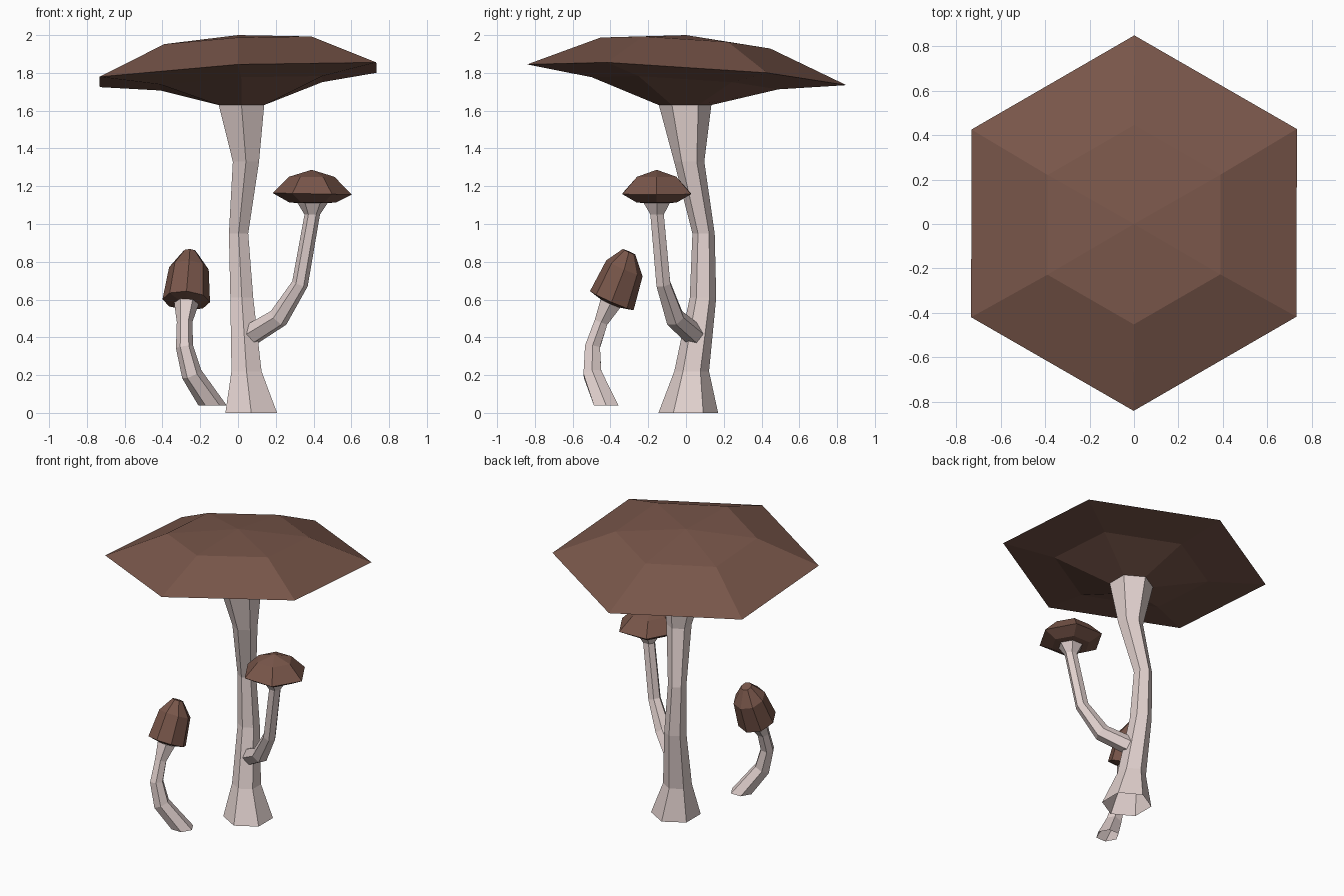
import bpy, bmesh, math
from mathutils import Vector

cube = bpy.data.objects.get("Cube")
if cube:
    bpy.data.objects.remove(cube, do_unlink=True)


def material(name, rgb):
    m = bpy.data.materials.new(name)
    m.use_nodes = True
    m.diffuse_color = (*rgb, 1)
    m.node_tree.nodes["Principled BSDF"].inputs["Base Color"].default_value = (*rgb, 1)
    return m


STEM = material("pale stem", (0.76, 0.64, 0.62))
BROWN = material("brown cap", (0.19, 0.093, 0.068))
UP = (0, 0, 1)


def loft(name, rings, sides, phase, mat, close_end=False):
    """Skin polygon rings given as (centre, radius, normal); radius 0 makes a tip."""
    bm = bmesh.new()
    loops = []
    for centre, radius, normal in rings:
        turn = Vector(UP).rotation_difference(Vector(normal).normalized())
        loop = []
        for i in range(sides if radius else 1):
            a = math.radians(phase) + math.tau * i / sides
            offset = Vector((math.cos(a), math.sin(a), 0)) * radius
            loop.append(bm.verts.new(Vector(centre) + turn @ offset))
        loops.append(loop)
    for low, high in zip(loops, loops[1:]):
        for i in range(sides):
            j = (i + 1) % sides
            top = [high[j], high[i]] if len(high) > 1 else [high[0]]
            bm.faces.new([low[i], low[j]] + top)
    if close_end:
        bm.faces.new(loops[-1])
    mesh = bpy.data.meshes.new(name)
    bm.to_mesh(mesh)
    bm.free()
    mesh.materials.append(mat)
    obj = bpy.data.objects.new(name, mesh)
    bpy.context.collection.objects.link(obj)


# Large mushroom: hexagonal wavering stem, open at the foot, and a tilted wide cap
loft("main_stem", [
    ((0.07, 0.012, 0), 0.158, UP),
    ((0.045, 0.03, 0.22), 0.092, UP),
    ((0.02, 0.09, 0.61), 0.07, UP),
    ((0.003, 0.093, 0.95), 0.059, UP),
    ((0.042, 0.017, 1.33), 0.08, UP),
    ((0.018, -0.005, 1.635), 0.14, UP),
], 6, 90, STEM)

TILT = (-0.052, 0.065, 1)
loft("main_cap", [
    ((0.018, -0.005, 1.63), 0.14, UP),
    ((0.018, -0.005, 1.745), 0.495, TILT),
    ((0, 0.004, 1.79), 0.847, TILT),
    ((0, -0.003, 1.958), 0.45, TILT),
    ((0, 0, 2.0), 0, UP),
], 6, 90, BROWN)

# Branch mushroom growing out of the main stem
loft("branch_stem", [
    ((0.065, 0.045, 0.412), 0.06, (0.8, -0.5, 0.6)),
    ((0.215, -0.06, 0.503), 0.055, (0.6, -0.35, 0.6)),
    ((0.328, -0.12, 0.683), 0.043, (0.3, -0.15, 0.9)),
    ((0.393, -0.153, 1.05), 0.041, UP),
    ((0.395, -0.155, 1.112), 0.08, UP),
], 6, 0, STEM)

loft("branch_cap", [
    ((0.395, -0.155, 1.11), 0.08, UP),
    ((0.395, -0.155, 1.115), 0.125, UP),
    ((0.393, -0.155, 1.16), 0.21, (0.02, 0, 1)),
    ((0.39, -0.155, 1.25), 0.12, UP),
    ((0.39, -0.155, 1.287), 0, UP),
], 6, 0, BROWN)

# Small mushroom: curved stem and a leaning bell cap
LEAN = (0.06, 0.4, 0.91)
loft("small_stem", [
    ((-0.135, -0.423, 0.04), 0.075, UP),
    ((-0.245, -0.495, 0.205), 0.055, (-0.4, -0.2, 0.9)),
    ((-0.283, -0.495, 0.35), 0.046, (-0.15, 0.1, 1)),
    ((-0.283, -0.45, 0.48), 0.041, (0.02, 0.35, 0.9)),
    ((-0.273, -0.4, 0.58), 0.065, LEAN),
], 6, 0, STEM)

loft("small_cap", [
    ((-0.273, -0.4, 0.58), 0.06, LEAN),
    ((-0.274, -0.393, 0.594), 0.126, LEAN),
    ((-0.26, -0.326, 0.765), 0.105, LEAN),
    ((-0.255, -0.302, 0.853), 0.036, LEAN),
], 8, 0, BROWN, close_end=True)
